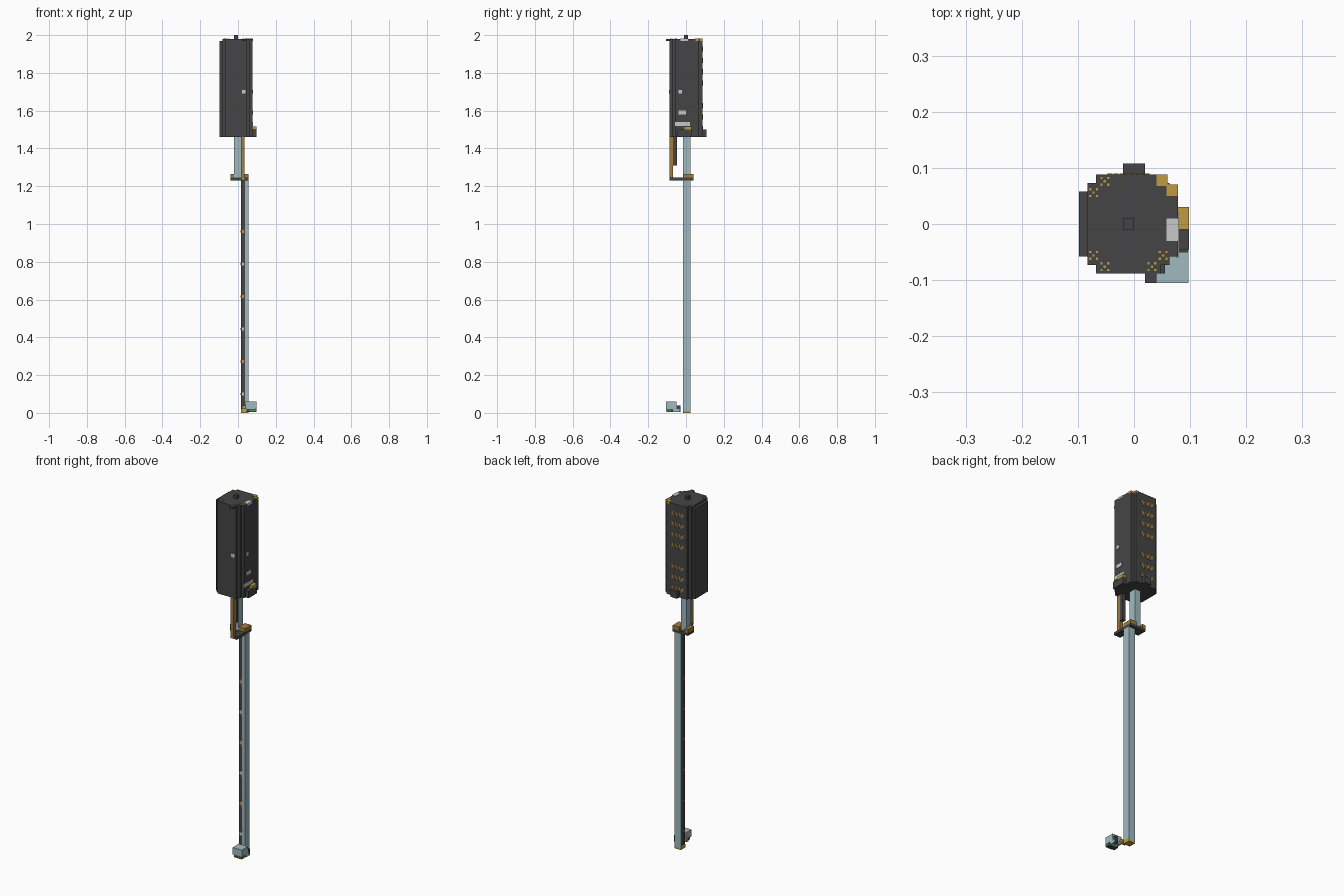
import bpy, bmesh
from mathutils import Vector

cube = bpy.data.objects.get("Cube")
if cube:
    bpy.data.objects.remove(cube, do_unlink=True)


def material(name, red, green, blue):
    mat = bpy.data.materials.new(name)
    mat.use_nodes = True
    mat.diffuse_color = (red, green, blue, 1)
    shader = mat.node_tree.nodes["Principled BSDF"]
    shader.inputs["Base Color"].default_value = mat.diffuse_color
    return mat


dark = material("charcoal", .06, .06, .06)
pale = material("pale blue steel", .35, .49, .53)
gold = material("gold", .53, .33, .05)
bronze = material("bronze", .36, .2, .05)
light = material("light grey", .58, .58, .58)
orange = material("orange", .75, .25, .04)
green = material("green", .06, .25, .06)


def add_box(bm, x_span, y_span, z_span):
    low, high = map(Vector, zip(x_span, y_span, z_span))
    for vert in bmesh.ops.create_cube(bm, size=1)["verts"]:
        vert.co = (low + high) / 2 + vert.co * (high - low)


def boxes(name, mat, spans):
    """Joins several boxes, each given as x, y and z spans."""
    bm = bmesh.new()
    for x_span, y_span, z_span in spans:
        add_box(bm, x_span, y_span, z_span)
    mesh = bpy.data.meshes.new(name)
    bm.to_mesh(mesh)
    bm.free()
    mesh.materials.append(mat)
    part = bpy.data.objects.new(name, mesh)
    bpy.context.collection.objects.link(part)


def box(name, mat, x_span, y_span, z_span):
    boxes(name, mat, [(x_span, y_span, z_span)])


def around(middle, reach):
    return (middle - reach, middle + reach)


# Shared landmarks
step = .02
plate = .002
head_bottom, head_top = 1.46, 1.98
lid_bottom = head_top - step / 2
collar_top = head_bottom + .04
clamp_bottom, clamp_middle, clamp_top = 1.23, 1.245, 1.265
head_x = -.01
head_reach = .088
head_right = head_x + head_reach
head_back = head_reach
head_front = -head_reach
pole_left, pole_middle, pole_right = .015, .035, .055
pole_front, pole_back = -.015, .025

# Head: a casing with stepped corners under a smaller lid
casing = []
for k in range(3):
    x_reach = head_reach - k * .015
    y_reach = head_reach - (2 - k) * .015
    casing.append((around(head_x, x_reach), around(0, y_reach), (head_bottom, lid_bottom)))
boxes("head_casing", dark, casing)
lid = [((x[0] + step if x[1] >= head_right else x[0], x[1]), y, (lid_bottom, head_top))
       for x, y, z in casing]
boxes("head_lid", dark, lid)
box("lid_pin", dark, around(head_x, step / 2), around(0, step / 2), (head_top, 2))
box("lid_front_tab", dark, (step, step * 2), (-.105, head_front + step), (lid_bottom, head_top))
box("lid_light_inset", light, (head_right - step, head_right + plate), (-.03, .01),
    (lid_bottom, head_top + plate))

# Gold caps on the back left corner of the lid
caps = [(around(head_right - step * i - step / 2, step / 2),
         around(head_back - step * (2 - i) + step / 2, step / 2)) for i in range(1, 3)]
caps = [(around(.05, .01), around(.078, .01)), (around(.068, .01), around(.06, .01))]
boxes("corner_caps", gold, [(x, y, (lid_bottom, head_top + plate)) for x, y in caps])
boxes("corner_posts", dark, [(x, y, (head_bottom, lid_bottom)) for x, y in caps])

# Chequered gold specks at the other corners
specks = []
for side, end in ((-1, 1), (-1, -1), (1, -1)):
    for out in range(2):
        x = head_x + side * (.042 + step * out)
        y = end * (.076 - step * out)
        for i in range(-1, 2):
            for j in range(-1, 2):
                if (i + j) % 2 == 0:
                    specks.append((around(x + i * .006, plate), around(y + j * .006, plate),
                                   (lid_bottom, head_top + plate)))
boxes("lid_gold_specks", gold, specks)

# Blocks around the bottom of the head
box("head_back_block", dark, around(0, step), (head_back - plate, head_back + step),
    (head_bottom, collar_top))
box("head_side_block", dark, (head_right - plate, head_right + step), (-.045, .03),
    (head_bottom, collar_top))
box("side_block_cap", gold, (head_right, head_right + step), around(step / 2, step),
    (collar_top, collar_top + .015))

# Light labels on the side and front of the head
labels = (("low", -.02, .04, 1.53), ("middle", -.02, .02, 1.59), ("high", -.03, .01, 1.7))
for level, y, reach, z in labels:
    box(f"side_label_{level}", light, around(head_right, plate), around(y, reach),
        around(z, step / 2))
box("front_label", light, around(.03, step / 2), around(head_front, plate), around(1.7, step / 2))

# Two groups of broken bronze marks on the back of the head
marks = []
for row in range(8):
    if row != 4:
        z = 1.93 - row * .06
        for i in range(7):
            x = head_x + (i - 3) * .011
            drop = (i % 2) * .008
            marks.append((around(x, .0045), around(head_back, plate),
                          around(z - drop, step / 2)))
boxes("head_back_marks", bronze, marks)

# Upper mast, front hanger and clamp
mast_top = head_bottom + plate
box("upper_mast", pale, (-step, pole_left), (pole_front, pole_back), (clamp_middle, mast_top))
box("front_hanger", bronze, (pole_left, pole_middle), (head_front, head_front + step),
    (clamp_bottom, mast_top))
box("hanger_backing", dark, (pole_left, pole_middle), (head_front + step, head_front + step * 2),
    (1.31, mast_top))
box("clamp_base", dark, (-.04, pole_right), (pole_front, .04), (clamp_bottom, clamp_middle))
box("clamp_arm", dark, (pole_left, pole_right), (head_front, pole_front),
    (clamp_bottom, clamp_middle))
for side, x_span in (("right", (-.04, -step)), ("left", (pole_left, pole_right))):
    box(f"clamp_jaw_{side}", bronze, x_span, (pole_front, .04), (clamp_middle, clamp_top))

# Long lower pole: a pale angle section holding a dark core
pole_bottom = step / 2
box("pole_side", pale, (pole_middle, pole_right), (pole_front, pole_back),
    (pole_bottom, clamp_bottom))
box("pole_back", pale, (pole_left, pole_middle), (pole_back - .005, pole_back),
    (pole_bottom, clamp_bottom))
box("pole_core", dark, (pole_left, pole_middle), (pole_front + plate, pole_back - .005),
    (step, clamp_bottom))
box("pole_rib", dark, around(pole_middle, plate), around(pole_front, plate),
    (step, clamp_bottom))

# Repeated bands and marks up the pole
for i in range(6):
    z = .1 + i * .172
    box(f"pole_band_{i}", orange if i % 2 else light, (pole_left + .006, pole_middle),
        around(pole_front, plate), around(z, .008))
    box(f"pole_side_mark_{i}", orange, around(pole_left, plate / 2), around(0, .008),
        around(z, .005))
    box(f"pole_plate_{i}", pale, around(pole_middle + .004, .004), around(pole_front, plate),
        around(z, step))

# Foot of the pole and the bracket in front of it
foot_left, bracket_front = .097, -.105
box("pole_foot", gold, (pole_left, pole_right), (pole_front, pole_back), (0, step))
box("pole_foot_clip", gold, (step, .05), (-.05, -.035), (step, step * 2))
box("foot_bracket", pale, (.04, foot_left), (bracket_front, -.05), (step, .06))
box("bracket_step", pale, (pole_right, foot_left), (-.07, -.035), (.005, step))
box("bracket_base", dark, (.045, .09), (-.1, -.07), (.005, step))
box("bracket_tab", dark, (foot_left - step, foot_left), (-.05, -.03), (.005, step * 2))
box("bracket_light", green, (.06, foot_left), (bracket_front, -.08), (.007, step - plate))
